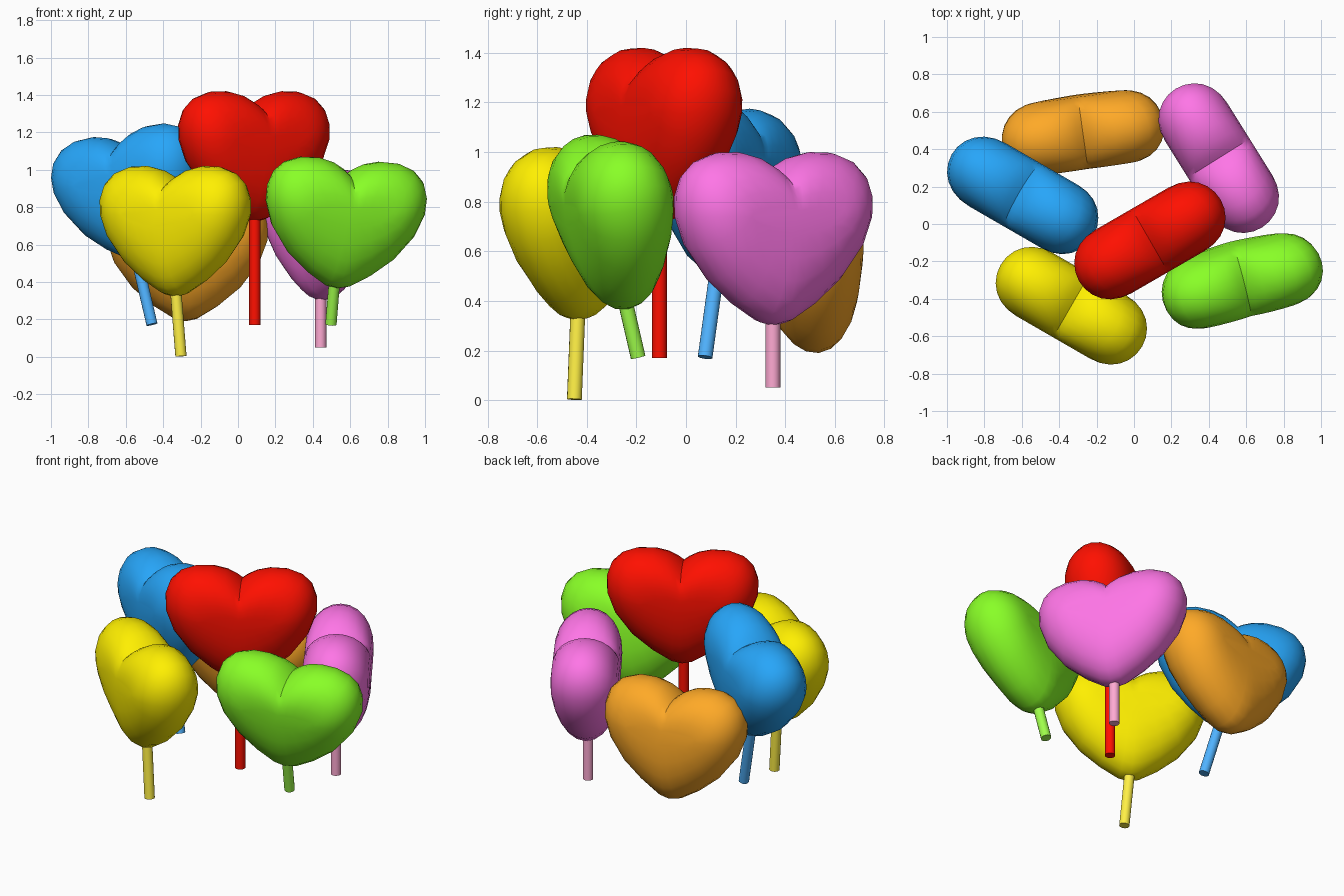
import bpy, bmesh
from math import sin, cos, pi, radians
from mathutils import Matrix, Vector

if "Cube" in bpy.data.objects:
    bpy.data.objects.remove(bpy.data.objects["Cube"])

# Right half of the heart outline, from the tip up to the cleft
HALF = [(0, 0), (.06, .013), (.17, .08), (.29, .18), (.39, .315), (.435, .44),
        (.437, .53), (.41, .61), (.355, .665), (.27, .697), (.17, .70),
        (.09, .68), (.035, .65), (0, .622)]
OUTLINE = HALF + [(-x, z) for x, z in HALF[-2:0:-1]]
DEPTH = .195
STEPS = 12


def paint(obj, color):
    mat = bpy.data.materials.new(obj.name + "_color")
    mat.diffuse_color = (*color, 1)
    mat.use_nodes = True
    mat.node_tree.nodes["Principled BSDF"].inputs["Base Color"].default_value = mat.diffuse_color
    obj.data.materials.append(mat)


def finish(name, bm, color, angle):
    bmesh.ops.recalc_face_normals(bm, faces=bm.faces)
    mesh = bpy.data.meshes.new(name)
    bm.to_mesh(mesh)
    bm.free()
    obj = bpy.data.objects.new(name, mesh)
    bpy.context.collection.objects.link(obj)
    paint(obj, color)
    bpy.ops.object.select_all(action='DESELECT')
    obj.select_set(True)
    bpy.context.view_layer.objects.active = obj
    bpy.ops.object.shade_smooth_by_angle(angle=radians(angle))
    return obj


# Puffy heart: outline rings that shrink toward a core on both faces
def heart(name, tip, yaw, pitch, roll, color):
    bm = bmesh.new()
    rings = []
    for i in range(STEPS + 1):
        phi = pi * (i / STEPS - .5)
        s = cos(phi) ** .88 if 0 < i < STEPS else .04
        ring = []
        for x, z in OUTLINE:
            core_x, core_z = .5 * x, .39 + .11 * z
            ring.append(bm.verts.new((core_x + (x - core_x) * s, DEPTH * sin(phi),
                                      core_z + (z - core_z) * s)))
        rings.append(ring)
    n = len(OUTLINE)
    for a, b in zip(rings, rings[1:]):
        for j in range(n):
            k = (j + 1) % n
            bm.faces.new((a[j], a[k], b[k], b[j]))
    bm.faces.new(rings[0])
    bm.faces.new(rings[-1])
    obj = finish(name, bm, color, 45)
    obj.matrix_world = (Matrix.Translation(tip)
                        @ Matrix.Rotation(radians(yaw), 4, 'Z')
                        @ Matrix.Rotation(radians(pitch), 4, 'X')
                        @ Matrix.Rotation(radians(roll), 4, 'Y'))


# Round stick between two points
def stick(name, start, end, color):
    start, end = Vector(start), Vector(end)
    axis = end - start
    bm = bmesh.new()
    bmesh.ops.create_cone(bm, cap_ends=True, segments=16, radius1=.03,
                          radius2=.03, depth=axis.length)
    obj = finish(name, bm, color, 40)
    obj.matrix_world = (Matrix.Translation((start + end) / 2)
                        @ axis.to_track_quat('Z', 'Y').to_matrix().to_4x4())


# name, tip, yaw, pitch, roll, color
HEARTS = [
    ("red", (.085, -.088, .72), 30, 0, 0, (1, .005, 0)),
    ("yellow", (-.335, -.437, .32), -30, 0, 0, (1, .87, 0)),
    ("green", (.525, -.235, .365), 14, 10, 4, (.25, 1, .02)),
    ("blue", (-.522, .112, .515), -30, 0, -10, (.02, .38, .95)),
    ("pink", (.453, .352, .30), -58, 0, 0, (1, .18, .8)),
    ("orange", (-.28, .535, .19), 8, 6, 0, (1, .4, .02)),
]
for name, *rest in HEARTS:
    heart(name + "_heart", *rest)

# name, bottom, top, color (the orange heart has no stick)
STICKS = [
    ("red", (.09, -.107, .17), (.09, -.107, .80), (1, .005, 0)),
    ("yellow", (-.305, -.45, .003), (-.335, -.435, .38), (1, .87, .06)),
    ("green", (.497, -.193, .173), (.517, -.25, .42), (.35, 1, .07)),
    ("blue", (-.46, .077, .173), (-.555, .133, .58), (.08, .45, 1)),
    ("pink", (.442, .35, .05), (.442, .35, .36), (1, .4, .65)),
]
for name, *rest in STICKS:
    stick(name + "_stick", *rest)
